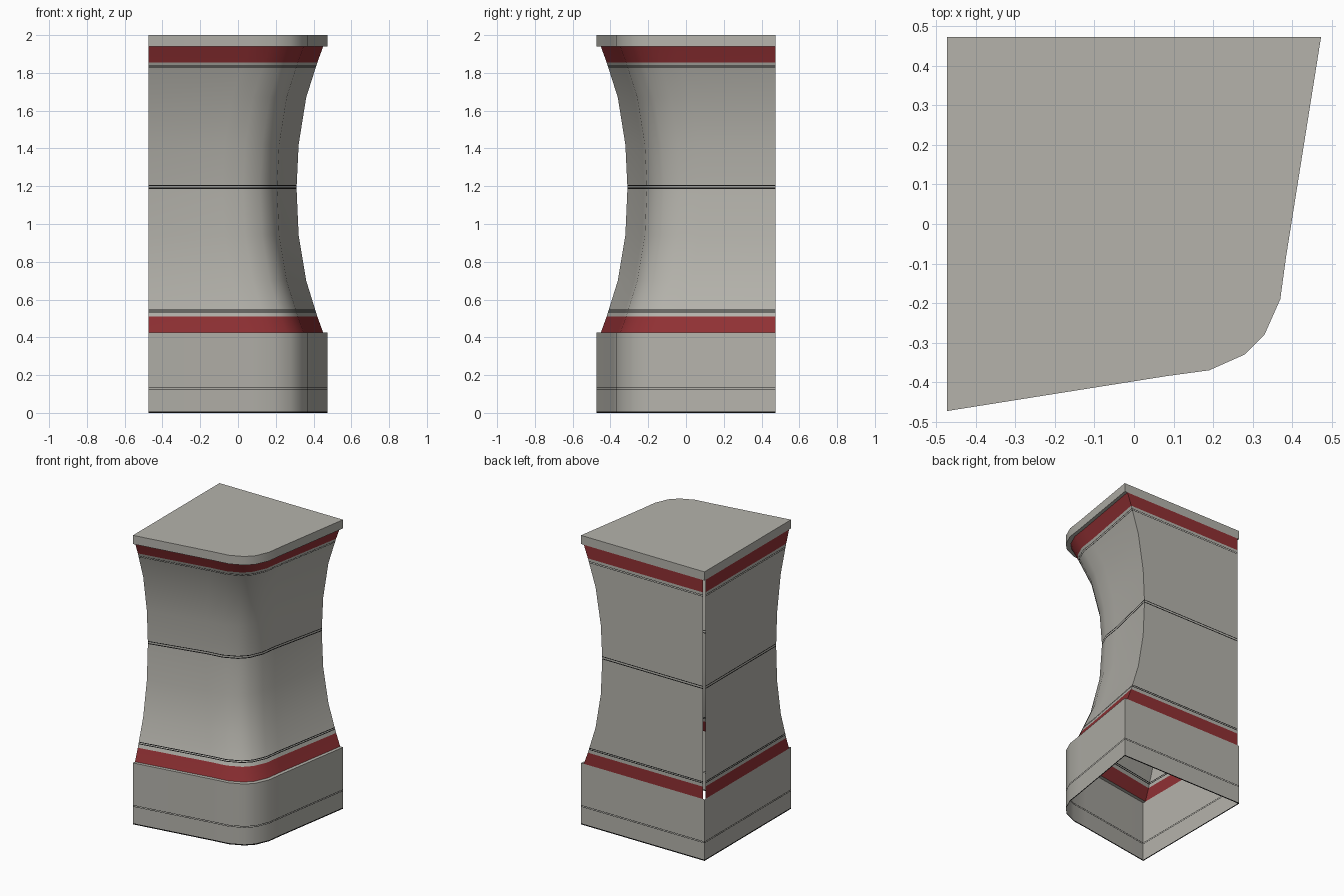
import bpy, bmesh

if "Cube" in bpy.data.objects:
    bpy.data.objects.remove(bpy.data.objects["Cube"])

H = 0.473                      # half width of the footprint
BASE_TOP, CAP_LOW, TOP = 0.425, 1.94, 2.0


def material(name, rgb):
    m = bpy.data.materials.new(name)
    m.diffuse_color = (*rgb, 1)
    m.use_nodes = True
    m.node_tree.nodes["Principled BSDF"].inputs["Base Color"].default_value = m.diffuse_color
    return m


MATS = [material("stone grey", (0.46, 0.45, 0.41)),
        material("dark red", (0.28, 0.03, 0.034)),
        material("black", (0.008, 0.008, 0.008))]
GREY, RED, BLACK = range(3)

# Rounded front right corner of the footprint
CORNER = [(0.08, -0.385), (0.19, -0.37), (0.28, -0.33),
          (0.33, -0.28), (0.37, -0.19), (0.385, -0.08)]
# Inward curve of the column: (height, inset)
CURVE = [(BASE_TOP, 0.022), (0.51, 0.053), (0.70, 0.112), (0.94, 0.152),
         (1.19, 0.163), (1.42, 0.152), (1.67, 0.112), (1.855, 0.053), (CAP_LOW, 0.022)]
# Thin dark seams: (low, high)
SEAMS = [(0, 0.008), (0.122, 0.125), (0.131, 0.134), (0.532, 0.537), (0.542, 0.547),
         (1.186, 1.192), (1.202, 1.207), (1.825, 1.828), (1.835, 1.838)]


def inset_at(z):
    for (z0, d0), (z1, d1) in zip(CURVE, CURVE[1:]):
        if z <= z1:
            return d0 + (d1 - d0) * (z - z0) / (z1 - z0)
    return CURVE[-1][1]


def outline(d, gap=0.0):
    """Footprint from the back left corner, round the front, to the back."""
    pts = [(-H, H - gap), (-H, -H + d)]
    pts += [(x - d, y + d) for x, y in CORNER]
    return pts + [(H - d, H), (-H + gap, H)]


def ring(bm, pts, z):
    return [bm.verts.new((x, y, z)) for x, y in pts]


def bridge(bm, low, high, mat=GREY):
    for i in range(len(low) - 1):
        f = bm.faces.new((low[i], low[i + 1], high[i + 1], high[i]))
        f.material_index = mat


def band_colour(z):
    if any(a < z < b for a, b in SEAMS):
        return BLACK
    return RED if BASE_TOP < z < 0.51 or 1.855 < z < CAP_LOW else GREY


def wall(bm, zs, section):
    """Stack of bands, coloured by height; returns the rings."""
    rings = [ring(bm, section(z), z) for z in zs]
    for a, b, z0, z1 in zip(rings, rings[1:], zs, zs[1:]):
        bridge(bm, a, b, band_colour((z0 + z1) / 2))
    return rings


def heights(lo, hi, extra=()):
    zs = {lo, hi, *extra}
    zs.update(z for s in SEAMS for z in s if lo <= z <= hi)
    return sorted(zs)


def finish(bm, name):
    bmesh.ops.remove_doubles(bm, verts=bm.verts, dist=0.0003)
    me = bpy.data.meshes.new(name)
    bm.to_mesh(me)
    bm.free()
    for m in MATS:
        me.materials.append(m)
    ob = bpy.data.objects.new(name, me)
    bpy.context.collection.objects.link(ob)
    bpy.ops.object.select_all(action='DESELECT')
    ob.select_set(True)
    bpy.context.view_layer.objects.active = ob
    bpy.ops.object.shade_smooth_by_angle(angle=0.6)


# Base: open underneath, with a narrow ledge along the curved sides
bm = bmesh.new()
rings = wall(bm, heights(0, BASE_TOP), lambda z: outline(0))
inner = ring(bm, outline(CURVE[0][1]), BASE_TOP)
bridge(bm, rings[-1][1:-1], inner[1:-1])
finish(bm, "base")

# Column: waisted on the front and right, open slit at the back left corner
bm = bmesh.new()
wall(bm, heights(BASE_TOP, CAP_LOW, [z for z, _ in CURVE]),
     lambda z: outline(inset_at(z), 0.013))
finish(bm, "column")

# Cap: flat slab
bm = bmesh.new()
low, high = wall(bm, [CAP_LOW, TOP], lambda z: outline(0))
bm.faces.new(high)
bm.faces.new(low[::-1])
bmesh.ops.remove_doubles(bm, verts=bm.verts, dist=0.0003)
finish(bm, "cap")
